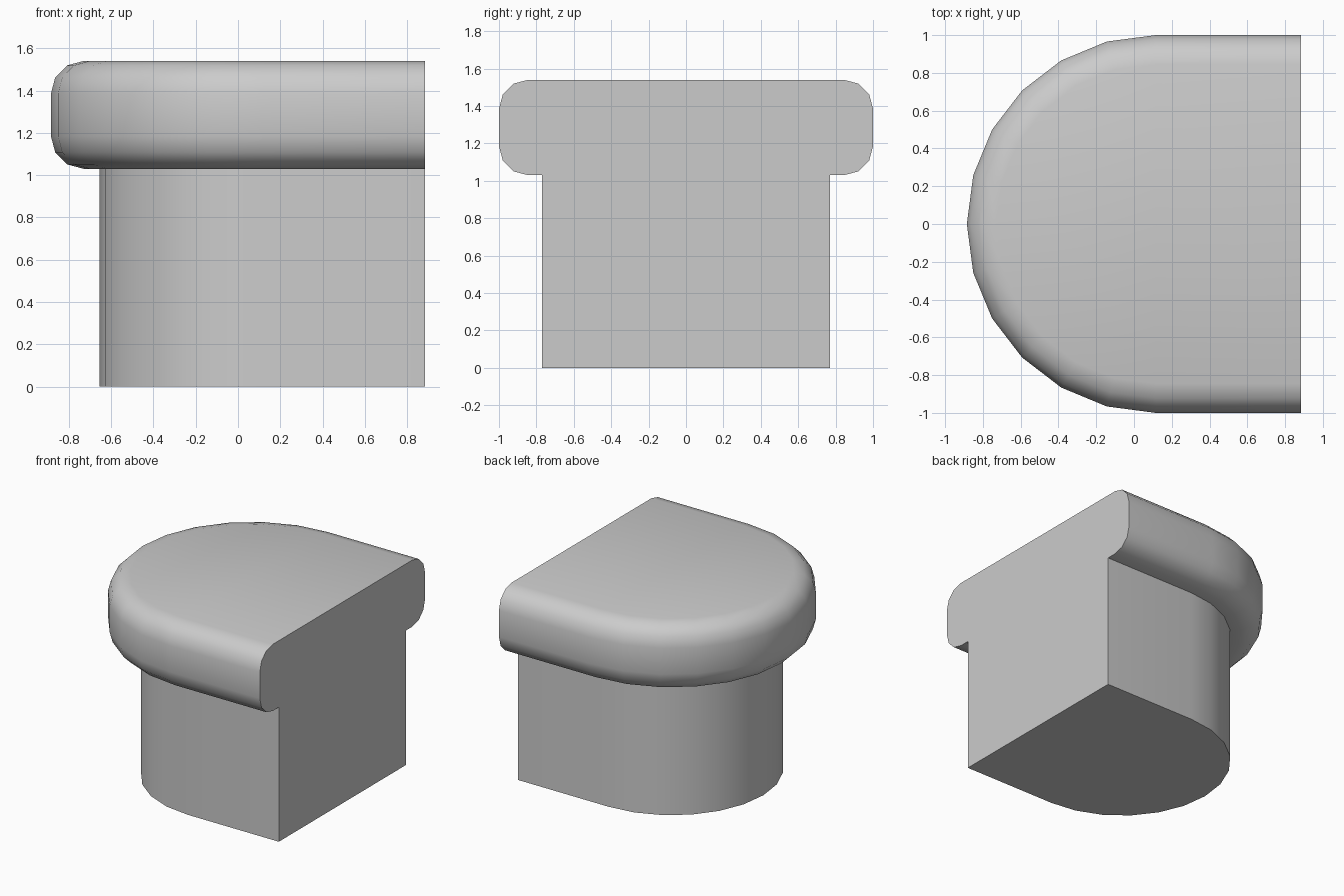
import bpy, bmesh
from math import sin, cos, pi, radians

if "Cube" in bpy.data.objects:
    bpy.data.objects.remove(bpy.data.objects["Cube"])

CX, END = 0.115, 0.885      # arc centre and flat end in x
STEPS = 12                  # sides of the half-round nose
FILLET, R, Z0, Z1 = 0.155, 1.0, 1.03, 1.54

# Cross-section (radius, height): straight stem, then cap with rounded rim
profile = [(0.77, 0), (0.77, Z0)]
for zc, start in ((Z0 + FILLET, -90), (Z1 - FILLET, 0)):
    for i in range(4):
        a = radians(start + 30 * i)
        profile.append((R - FILLET + FILLET * cos(a), zc + FILLET * sin(a)))


def outline(r):
    """D-shaped outline: flat end, straight sides, half-round nose."""
    arc = [(CX - r * sin(pi * i / STEPS), r * cos(pi * i / STEPS))
           for i in range(STEPS + 1)]
    return [(END, r)] + arc + [(END, -r)]


# Sweep the section round the D-shaped outline
bm = bmesh.new()
rings = [[bm.verts.new((x, y, z)) for x, y in outline(r)] for r, z in profile]
for low, high in zip(rings, rings[1:]):
    for i in range(len(low) - 1):
        bm.faces.new((low[i], low[i + 1], high[i + 1], high[i]))

# Bottom, top and the flat end
bm.faces.new(rings[0])
bm.faces.new(rings[-1])
bm.faces.new([r[0] for r in rings] + [r[-1] for r in reversed(rings)])
bmesh.ops.recalc_face_normals(bm, faces=bm.faces[:])

mesh = bpy.data.meshes.new("capped_half_round_post")
bm.to_mesh(mesh)
bm.free()
post = bpy.data.objects.new("capped_half_round_post", mesh)
bpy.context.collection.objects.link(post)
bpy.context.view_layer.objects.active = post
post.select_set(True)
bpy.ops.object.shade_smooth_by_angle(angle=radians(40))
